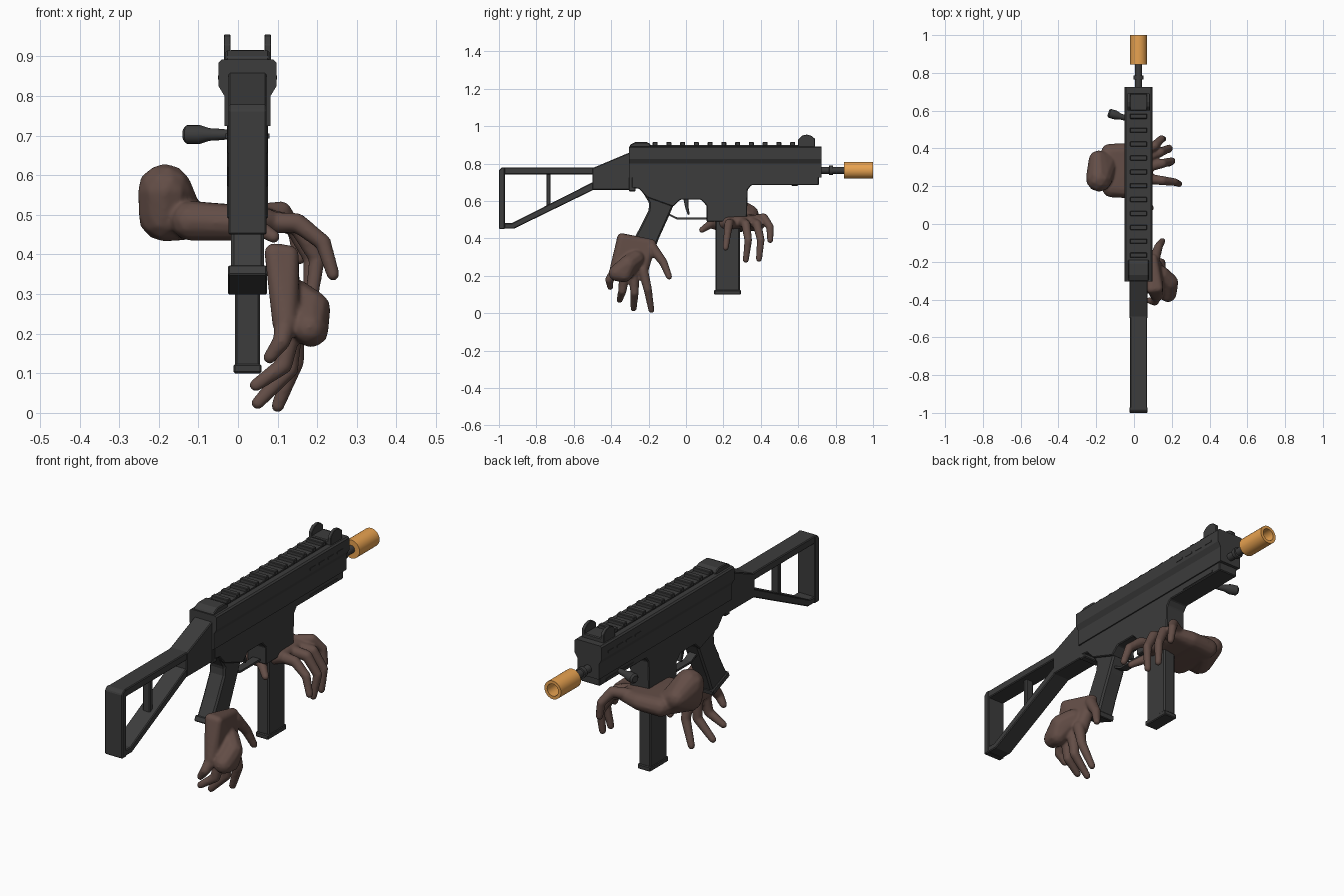
import bpy, bmesh, math
from mathutils import Vector

CX = 0.024  # centre plane of the gun


def material(name, rgb):
    m = bpy.data.materials.new(name)
    m.diffuse_color = (*rgb, 1)
    return m


DARK = material("dark_polymer", (0.045, 0.045, 0.045))
ORANGE = material("orange_tip", (0.8, 0.36, 0.08))
BROWN = material("brown_skin", (0.125, 0.075, 0.062))


def finish(name, bm, mat, bevel=0.0, smooth=False):
    bmesh.ops.recalc_face_normals(bm, faces=bm.faces[:])
    me = bpy.data.meshes.new(name)
    bm.to_mesh(me)
    bm.free()
    ob = bpy.data.objects.new(name, me)
    bpy.context.collection.objects.link(ob)
    me.materials.append(mat)
    if bevel:
        b = ob.modifiers.new("bevel", 'BEVEL')
        b.width, b.segments, b.limit_method = bevel, 1, 'ANGLE'
    if smooth:
        bpy.ops.object.select_all(action='DESELECT')
        ob.select_set(True)
        bpy.context.view_layer.objects.active = ob
        bpy.ops.object.shade_smooth_by_angle(angle=math.radians(40))
    return ob


def side(name, pts, half, bevel=0.004, x=CX):
    """Extrude a (y, z) outline sideways, centred on x."""
    bm = bmesh.new()
    f = bm.faces.new([bm.verts.new((x - half, y, z)) for y, z in pts])
    r = bmesh.ops.extrude_face_region(bm, geom=[f])
    bmesh.ops.translate(bm, vec=(2 * half, 0, 0),
                        verts=[v for v in r['geom'] if isinstance(v, bmesh.types.BMVert)])
    return finish(name, bm, DARK, bevel)


def block(name, y0, y1, z0, z1, half, bevel=0.004, x=CX):
    return side(name, [(y0, z0), (y1, z0), (y1, z1), (y0, z1)], half, bevel, x)


def lathe(name, start, direction, prof, mat, closed=False, n=24):
    """Spin (distance, radius) pairs about an axis."""
    bm = bmesh.new()
    q = Vector(direction).to_track_quat('Z', 'Y')
    rings = [[bm.verts.new(Vector(start) + q @ Vector((r * math.cos(a), r * math.sin(a), d)))
              for a in (2 * math.pi * i / n for i in range(n))] for d, r in prof]
    pairs = list(zip(rings, rings[1:])) + ([(rings[-1], rings[0])] if closed else [])
    for a, b in pairs:
        for i in range(n):
            j = (i + 1) % n
            bm.faces.new((a[i], a[j], b[j], b[i]))
    if not closed:
        bm.faces.new(rings[0])
        bm.faces.new(rings[-1])
    return finish(name, bm, mat, smooth=True)


# Upper receiver: cross-section extruded along y
half = [(0.066, 0.892), (0.073, 0.885), (0.073, 0.825), (0.058, 0.80), (0.058, 0.725)]
section = half + [(-x, z) for x, z in reversed(half)]
bm = bmesh.new()
f = bm.faces.new([bm.verts.new((CX + x, -0.305, z)) for x, z in section])
r = bmesh.ops.extrude_face_region(bm, geom=[f])
bmesh.ops.translate(bm, vec=(0, 1.03, 0), verts=[v for v in r['geom'] if isinstance(v, bmesh.types.BMVert)])
finish("upper_receiver", bm, DARK)
block("receiver_end_plate", -0.305, -0.27, 0.652, 0.74, 0.05)

# Lower receiver, magazine well and pistol grip
side("lower_receiver", [(-0.29, 0.735), (0.71, 0.735), (0.71, 0.685), (0.35, 0.685), (0.33, 0.66),
     (0.325, 0.49), (0.11, 0.49), (0.11, 0.575), (0.08, 0.607), (-0.03, 0.607), (-0.07, 0.57),
     (-0.21, 0.62), (-0.25, 0.665), (-0.29, 0.67)], 0.052)
side("pistol_grip", [(-0.24, 0.66), (-0.03, 0.61), (-0.068, 0.575), (-0.10, 0.50), (-0.145, 0.40),
     (-0.18, 0.31), (-0.30, 0.36), (-0.25, 0.45), (-0.20, 0.55), (-0.197, 0.59)], 0.042, 0.008)
side("grip_cap", [(-0.172, 0.325), (-0.178, 0.297), (-0.308, 0.348), (-0.297, 0.374)], 0.049)
block("magazine", 0.157, 0.288, 0.115, 0.50, 0.032, 0.006)
block("magazine_base", 0.15, 0.294, 0.10, 0.124, 0.035)

# Trigger and guard
side("trigger", [(-0.015, 0.615), (0.015, 0.615), (0.012, 0.575), (0.02, 0.53), (0.01, 0.525),
     (-0.003, 0.56)], 0.011, 0.002)
side("trigger_guard", [(-0.10, 0.55), (-0.085, 0.53), (-0.045, 0.511), (0.112, 0.511), (0.112, 0.501),
     (-0.048, 0.501), (-0.092, 0.523), (-0.108, 0.545)], 0.02, 0)

# Folding stock frame
side("stock_block", [(-0.5, 0.66), (-0.3, 0.66), (-0.3, 0.86), (-0.49, 0.78), (-0.5, 0.78)], 0.048)
block("stock_top_bar", -0.985, -0.49, 0.742, 0.78, 0.045)
side("stock_butt", [(-1, 0.45), (-0.968, 0.45), (-0.968, 0.78), (-0.985, 0.78), (-1, 0.765)], 0.048)
side("stock_lower_bar", [(-0.99, 0.452), (-0.92, 0.452), (-0.49, 0.662), (-0.49, 0.705),
     (-0.93, 0.482), (-0.99, 0.482)], 0.045)
block("stock_strut", -0.746, -0.724, 0.56, 0.75, 0.02)

# Top rail with teeth
block("rail_base", -0.2, 0.6, 0.885, 0.899, 0.04, 0)
for i in range(11):
    y = -0.165 + i * 0.0735
    block(f"rail_tooth_{i}", y - 0.013, y + 0.013, 0.895, 0.916, 0.045, 0.003)

# Sights
side("rear_sight", [(-0.3, 0.885), (-0.19, 0.885), (-0.19, 0.905), (-0.21, 0.915), (-0.27, 0.915),
     (-0.3, 0.9)], 0.055)
block("front_sight_base", 0.6, 0.69, 0.885, 0.912, 0.05)
for s in (-1, 1):
    side(f"front_sight_ear_{s}", [(0.6, 0.885), (0.6, 0.93), (0.622, 0.95), (0.645, 0.955),
         (0.668, 0.95), (0.69, 0.932), (0.69, 0.885)], 0.0085, 0.002, CX + s * 0.051)
    # Raised side strips on the fore-end and receiver
    block(f"fore_end_strip_{s}", 0.45, 0.66, 0.693, 0.705, 0.003, 0, CX + s * 0.052)
    for k in range(4):
        y = 0.42 + k * 0.07
        block(f"vent_{s}_{k}", y, y + 0.045, 0.842, 0.852, 0.002, 0, CX + s * 0.073)

# Barrel, orange muzzle and charging handle
lathe("barrel", (CX, 0.70, 0.764), (0, 1, 0), [(0, 0.019), (0.065, 0.019), (0.066, 0.026), (0.085, 0.026),
      (0.086, 0.019), (0.17, 0.019)], DARK)
lathe("muzzle_tip", (CX, 0.845, 0.764), (0, 1, 0), [(0, 0.019), (0, 0.045), (0.155, 0.045), (0.155, 0.03),
      (0.04, 0.03), (0.04, 0.019)], ORANGE, closed=True)
lathe("charging_handle", (-0.025, 0.555, 0.703), (-1, 0.3, 0), [(0, 0.012), (0.015, 0.014), (0.05, 0.016),
      (0.075, 0.024), (0.108, 0.024), (0.116, 0.016)], DARK, n=16)

# Hands: hulls of spheres merged by a voxel remesh
tmp = bmesh.new()
bmesh.ops.create_icosphere(tmp, subdivisions=2, radius=1)
BALL = [v.co.copy() for v in tmp.verts]
tmp.free()


def hull(bm, balls):
    vs = [bm.verts.new(Vector(b[:3]) + c * b[3]) for b in balls for c in BALL]
    r = bmesh.ops.convex_hull(bm, input=vs)
    dead = {g for k in ('geom_interior', 'geom_unused') for g in r[k] if isinstance(g, bmesh.types.BMVert)}
    bmesh.ops.delete(bm, geom=list(dead), context='VERTS')


def hand(name, palm, wrist, fingers):
    bm = bmesh.new()
    hull(bm, palm)
    hull(bm, wrist)
    for path in fingers:
        n = len(path) - 1
        balls = [(*p, 0.029 - 0.012 * i / n) for i, p in enumerate(path)]
        for a, b in zip(balls, balls[1:]):
            hull(bm, [a, b])
    ob = finish(name, bm, BROWN)
    m = ob.modifiers.new("merge", 'REMESH')
    m.mode, m.voxel_size, m.use_smooth_shade = 'VOXEL', 0.006, True
    s = ob.modifiers.new("soften", 'SMOOTH')
    s.factor, s.iterations = 0.5, 6


hand("front_hand",
     [(-0.13, 0.38, 0.485, 0.045), (-0.12, 0.19, 0.485, 0.05), (-0.02, 0.39, 0.485, 0.04),
      (-0.01, 0.18, 0.48, 0.045), (0.07, 0.38, 0.49, 0.03), (0.07, 0.23, 0.485, 0.032)],
     [(-0.14, 0.33, 0.49, 0.055), (-0.185, 0.24, 0.56, 0.07), (-0.185, 0.25, 0.5, 0.068),
      (-0.19, 0.34, 0.53, 0.05)],
     [[(0.05, 0.38, 0.50), (0.11, 0.415, 0.51), (0.145, 0.45, 0.46), (0.155, 0.45, 0.39)],
      [(0.06, 0.35, 0.49), (0.14, 0.38, 0.475), (0.185, 0.40, 0.39), (0.18, 0.39, 0.29)],
      [(0.06, 0.30, 0.49), (0.15, 0.32, 0.475), (0.2, 0.333, 0.39), (0.185, 0.32, 0.285)],
      [(0.06, 0.24, 0.48), (0.15, 0.23, 0.48), (0.215, 0.222, 0.43), (0.24, 0.212, 0.35)],
      [(-0.02, 0.18, 0.47), (0.04, 0.13, 0.475), (0.09, 0.085, 0.445)]])
hand("rear_hand",
     [(0.09, -0.345, 0.405, 0.024), (0.13, -0.34, 0.40, 0.024), (0.1, -0.185, 0.37, 0.027),
      (0.12, -0.375, 0.23, 0.035), (0.125, -0.235, 0.23, 0.035)],
     [(0.14, -0.27, 0.29, 0.05), (0.18, -0.37, 0.215, 0.045), (0.185, -0.31, 0.26, 0.05),
      (0.185, -0.33, 0.21, 0.045)],
     [[(0.11, -0.18, 0.35), (0.13, -0.12, 0.27), (0.15, -0.09, 0.195)],
      [(0.14, -0.23, 0.23), (0.145, -0.205, 0.13), (0.1, -0.185, 0.017)],
      [(0.135, -0.28, 0.21), (0.13, -0.275, 0.11), (0.05, -0.28, 0.025)],
      [(0.13, -0.33, 0.2), (0.115, -0.34, 0.12), (0.045, -0.355, 0.07)],
      [(0.12, -0.38, 0.22), (0.11, -0.41, 0.18), (0.08, -0.405, 0.14)]])
